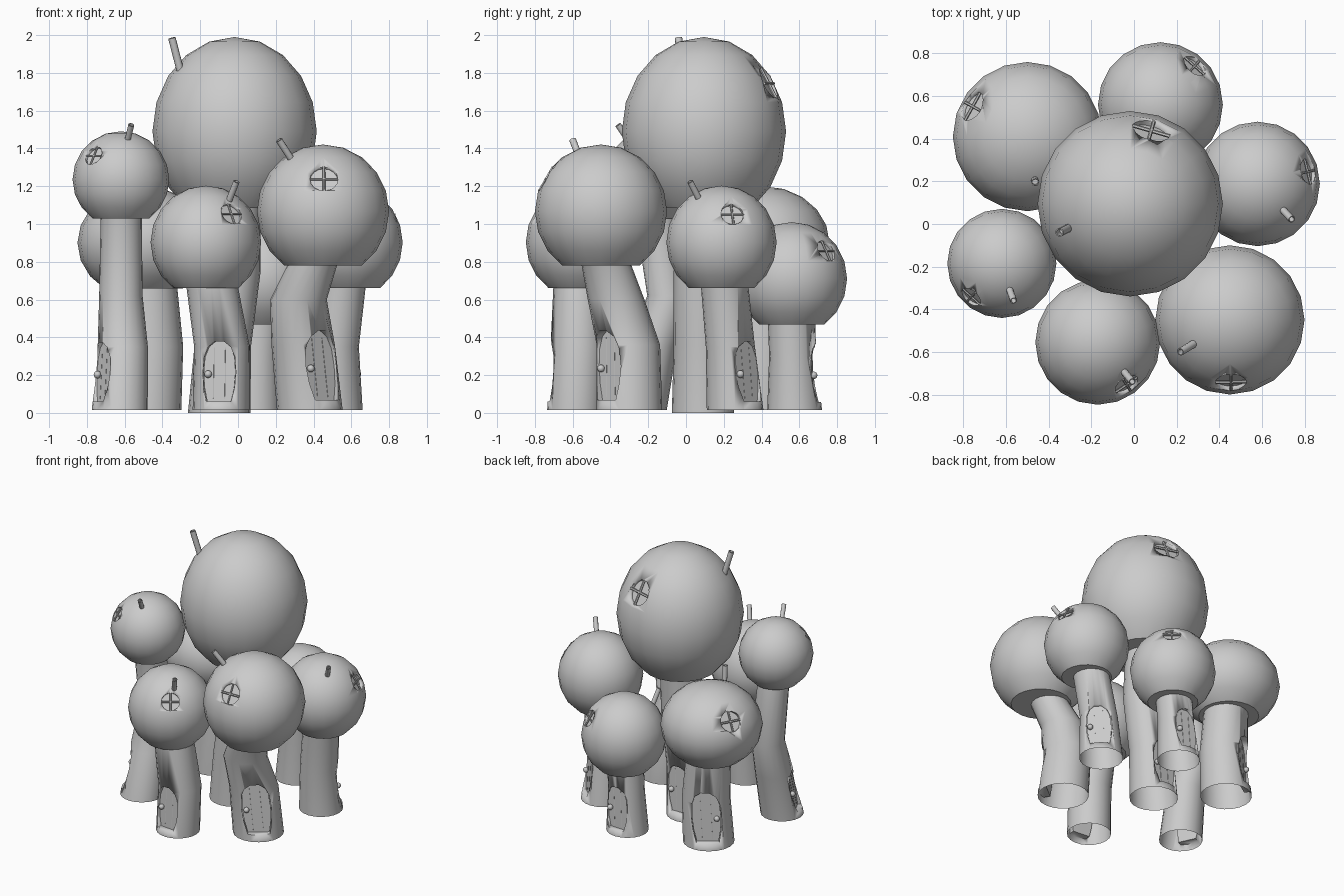
import bpy, bmesh, math
from mathutils import Vector, Matrix

if "Cube" in bpy.data.objects:
    bpy.data.objects.remove(bpy.data.objects["Cube"])

V = Vector
SEG = 20


def make(name, bm, angle=40):
    bmesh.ops.recalc_face_normals(bm, faces=bm.faces)
    me = bpy.data.meshes.new(name)
    bm.to_mesh(me)
    bm.free()
    ob = bpy.data.objects.new(name, me)
    bpy.context.collection.objects.link(ob)
    bpy.ops.object.select_all(action='DESELECT')
    ob.select_set(True)
    bpy.context.view_layer.objects.active = ob
    bpy.ops.object.shade_smooth_by_angle(angle=math.radians(angle))
    return ob


def loft(rings, ends=True):
    """Closed skin through a list of equal-length point loops."""
    bm = bmesh.new()
    rows = [[bm.verts.new(p) for p in ring] for ring in rings]
    n = len(rows[0])
    for a, b in zip(rows, rows[1:]):
        for i in range(n):
            j = (i + 1) % n
            bm.faces.new((a[i], a[j], b[j], b[i]))
    if ends:
        bm.faces.new(rows[0])
        bm.faces.new(rows[-1])
    return bm


def carve(ob, cutter):
    cutter.hide_render = True
    mod = ob.modifiers.new("carve", 'BOOLEAN')
    mod.object = cutter
    mod.solver = 'EXACT'
    bpy.ops.object.select_all(action='DESELECT')
    ob.select_set(True)
    bpy.context.view_layer.objects.active = ob
    bpy.ops.object.modifier_apply(modifier=mod.name)
    bpy.data.objects.remove(cutter)


def rod(name, a, b, r, seg=10):
    a, b = V(a), V(b)
    q = (b - a).to_track_quat('Z', 'Y')
    circle = [q @ V((r * math.cos(t), r * math.sin(t), 0))
              for t in [2 * math.pi * i / seg for i in range(seg)]]
    return make(name, loft([[a + c for c in circle], [b + c for c in circle]]))


def open_ends(ob):
    """Remove the flat lids so the stem is hollow."""
    bm = bmesh.new()
    bm.from_mesh(ob.data)
    zs = [v.co.z for v in bm.verts]
    lids = [f for f in bm.faces if abs(f.normal.z) > 0.9 and
            (all(v.co.z < min(zs) + .002 for v in f.verts) or
             all(v.co.z > max(zs) - .002 for v in f.verts))]
    bmesh.ops.delete(bm, geom=lids, context='FACES')
    bm.to_mesh(ob.data)
    bm.free()


# half outline of a barrel-shaped arched door: half width, height
DOOR = [(.066, .045), (.082, .12), (.088, .2), (.082, .28), (.06, .335), (.025, .362)]


def mushroom(tag, path, cap_c, cap_r, cap_h, door_dir, window, chimney, knob_side=-1):
    # bent hollow stem
    rings = [[(x + r * math.cos(t), y + r * math.sin(t), z)
              for t in [2 * math.pi * i / SEG for i in range(SEG)]]
             for x, y, z, r in path]
    stem = make(tag + "_stem", loft(rings))

    # door niche, door and knob follow the lean of the lowest stem section
    p0, p1 = V(path[0][:3]), V(path[1][:3])
    r = path[0][3]
    s = r / .15
    d = V((*door_dir, 0)).normalized()
    side = V((-d.y, d.x, 0))

    def spot(u, h, dist):
        return p0 + (p1 - p0) * (h / (p1.z - p0.z)) + side * u + d * dist

    def slab(shrink, near, far):
        half = [(w * s * shrink, h * s) for w, h in DOOR]
        outline = half + [(-w, h) for w, h in reversed(half)]
        return loft([[spot(u, h, k) for u, h in outline] for k in (near, far)])

    carve(stem, make(tag + "_niche_cutter", slab(1, .62 * r, 1.4 * r)))
    open_ends(stem)
    make(tag + "_door", slab(.96, .63 * r, .70 * r))
    bm = bmesh.new()
    bmesh.ops.create_uvsphere(bm, u_segments=12, v_segments=8, radius=.02,
                              matrix=Matrix.Translation(spot(knob_side * .06 * s, .19 * s, .76 * r)))
    make(tag + "_door_knob", bm)
    # plank seams as thin raised strips
    for u in (-.03, .03):
        rod(tag + "_door_seam", spot(u * s, .06 * s, .70 * r), spot(u * s, .33 * s, .70 * r), .002, 4)

    # round cap, cut flat underneath
    c = V(cap_c)
    bm = bmesh.new()
    bmesh.ops.create_uvsphere(bm, u_segments=SEG, v_segments=10, radius=1)
    bmesh.ops.bisect_plane(bm, geom=bm.verts[:] + bm.edges[:] + bm.faces[:], dist=1e-4,
                           plane_co=(0, 0, -math.sin(math.radians(54))),
                           plane_no=(0, 0, -1), clear_outer=True)
    bmesh.ops.holes_fill(bm, edges=[e for e in bm.edges if e.is_boundary], sides=0)
    bmesh.ops.transform(bm, verts=bm.verts,
                        matrix=Matrix.Translation(c) @ Matrix.Diagonal((cap_r, cap_r, cap_h, 1)))
    cap = make(tag + "_cap", bm)

    # round sunken window with cross bars
    scale = V((cap_r, cap_r, cap_h))
    w = V(window) - c
    unit = V([w[i] / scale[i] for i in range(3)]).normalized()
    n = V([unit[i] / scale[i] for i in range(3)]).normalized()
    pos = c + V([unit[i] * scale[i] for i in range(3)])
    wr = cap_r * .21
    carve(cap, rod(tag + "_window_cutter", pos - n * wr * .45, pos + n * wr, wr, 16))
    right = V((0, 0, 1)).cross(n).normalized()
    mid = pos - n * wr * .18
    for axis in (right, n.cross(right)):
        rod(tag + "_window_bar", mid - axis * wr, mid + axis * wr, wr * .1, 6)

    # leaning chimney pipe, open at the top
    a, b = V(chimney[0]), V(chimney[1])
    pipe = rod(tag + "_chimney", a - (b - a) * .3, b, cap_r * .022 + .0105)
    carve(pipe, rod(tag + "_flue_cutter", a + (b - a) * .6, b + (b - a), cap_r * .015 + .008))


mushroom("tall_center", [(-.1, .09, 0, .165), (-.08, .085, .36, .15), (-.025, .08, .75, .145), (-.02, .1, 1.2, .14)],
         (-.018, .095, 1.49), .435, .5, (-.05, 1), (.08, .435, 1.74),
         ((-.31, -.02, 1.83), (-.35, -.04, 1.985)))
mushroom("left", [(-.626, -.25, .015, .148), (-.61, -.18, .35, .133), (-.62, -.09, .62, .115), (-.618, -.17, 1.1, .108)],
         (-.62, -.185, 1.236), .256, .255, (-.9, -.42), (-.762, -.34, 1.36),
         ((-.583, -.31, 1.45), (-.565, -.36, 1.525)))
mushroom("back", [(.085, .575, .015, .145), (.1, .565, .3, .125), (.12, .555, .6, .125)],
         (.124, .56, .71), .293, .3, (.05, 1), (.287, .744, .86),
         ((.02, .36, .9), (.0, .32, 1.0)))
mushroom("front", [(-.09, -.585, .015, .15), (-.085, -.57, .35, .147), (-.145, -.565, .72, .135)],
         (-.17, -.555, .903), .293, .3, (-.1, -1), (-.033, -.757, 1.055),
         ((-.045, -.695, 1.13), (-.008, -.74, 1.225)))
mushroom("right", [(.51, .26, .015, .15), (.51, .235, .35, .13), (.557, .2, .72, .125)],
         (.58, .188, .903), .292, .3, (.68, .73), (.823, .247, 1.055),
         ((.70, .065, 1.14), (.74, .022, 1.225)))
mushroom("front_right", [(.38, -.30, .015, .174), (.345, -.305, .36, .168), (.32, -.37, .6, .15), (.42, -.44, .85, .125)],
         (.45, -.45, 1.067), .35, .354, (.62, -.78), (.455, -.745, 1.24),
         ((.275, -.565, 1.355), (.217, -.6, 1.445)))
mushroom("back_left", [(-.476, .41, .015, .176), (-.455, .41, .35, .165), (-.48, .41, .75, .15)],
         (-.5, .41, .9), .35, .3, (-.55, .83), (-.767, .557, 1.047),
         ((-.465, .205, 1.14), (-.463, .195, 1.25)), knob_side=1)
